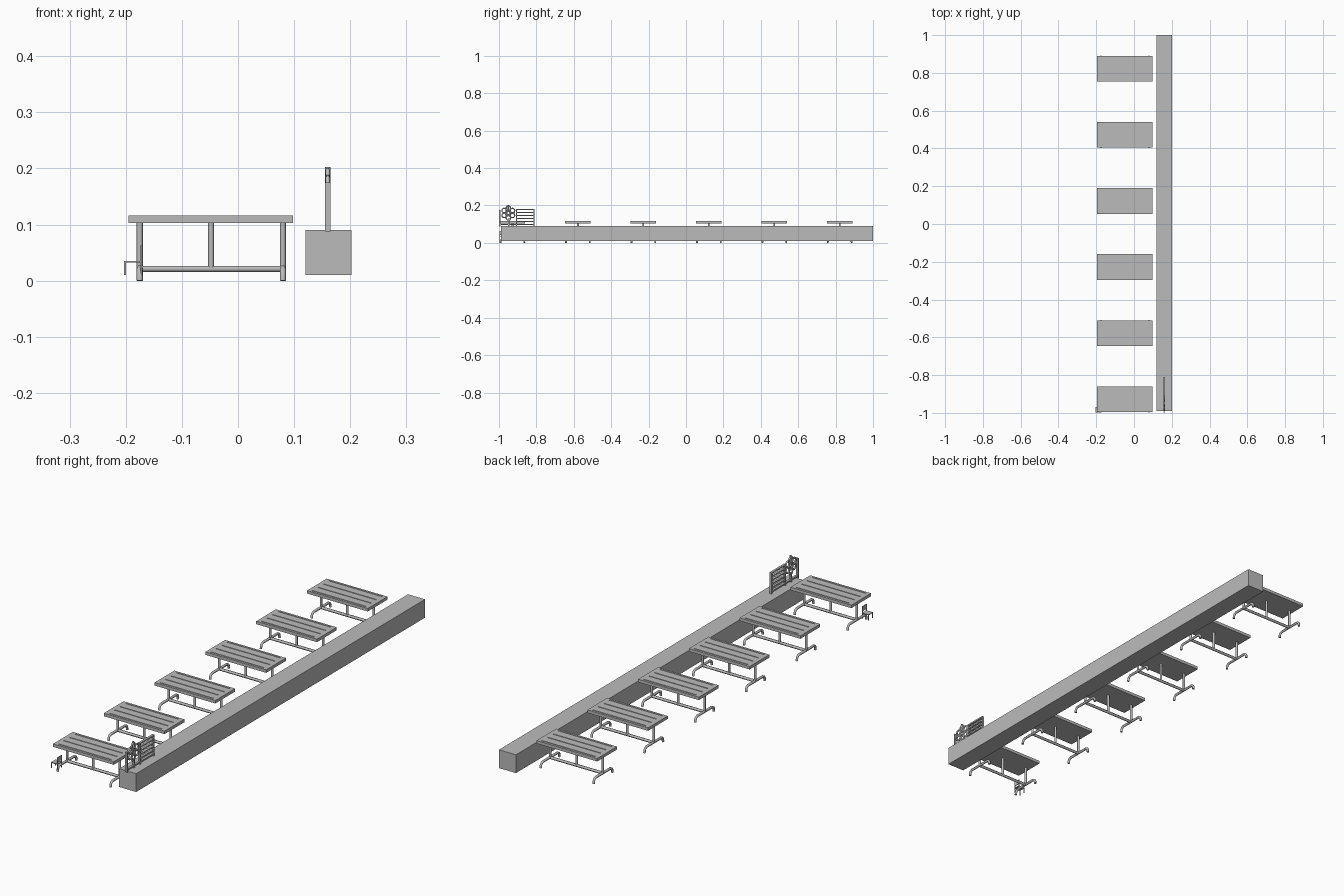
import bpy, bmesh, math
from mathutils import Matrix, Vector

cube = bpy.data.objects.get("Cube")
if cube:
    bpy.data.objects.remove(cube)

grey = bpy.data.materials.new("plain grey")
grey.use_nodes = True
grey.diffuse_color = (0.5, 0.5, 0.5, 1)
grey.node_tree.nodes["Principled BSDF"].inputs["Base Color"].default_value = (0.5, 0.5, 0.5, 1)


def add_object(name, mesh, location=(0, 0, 0)):
    obj = bpy.data.objects.new(name, mesh)
    obj.location = location
    bpy.context.collection.objects.link(obj)
    return obj


def finish(name, bm):
    mesh = bpy.data.meshes.new(name)
    bm.to_mesh(mesh)
    bm.free()
    mesh.materials.append(grey)
    return mesh


def box(bm, x0, x1, y0, y1, z0, z1):
    centre = Vector((x0 + x1, y0 + y1, z0 + z1)) / 2
    size = Matrix.Diagonal((x1 - x0, y1 - y0, z1 - z0, 1))
    bmesh.ops.create_cube(bm, size=1, matrix=Matrix.Translation(centre) @ size)


def tube(name, points, radius, closed=False):
    """Round tube swept along a list of points."""
    curve = bpy.data.curves.new(name, "CURVE")
    curve.dimensions = "3D"
    curve.bevel_depth = radius
    curve.bevel_resolution = 1
    curve.use_fill_caps = True
    spline = curve.splines.new("POLY")
    spline.points.add(len(points) - 1)
    for point, co in zip(spline.points, points):
        point.co = (*co, 1)
    spline.use_cyclic_u = closed
    helper = bpy.data.objects.new(name, curve)
    mesh = bpy.data.meshes.new_from_object(helper)
    bpy.data.objects.remove(helper)
    mesh.materials.clear()
    mesh.materials.append(grey)
    for poly in mesh.polygons:
        poly.use_smooth = len(poly.vertices) == 4
    return mesh


# Table top: grooved boards between two end strips
X0, X1, HALF = -0.195, 0.098, 0.068
bm = bmesh.new()
box(bm, X0, X1, -HALF, HALF, 0.103, 0.112)
box(bm, X0, X0 + 0.018, -HALF, HALF, 0.112, 0.116)
box(bm, X1 - 0.018, X1, -HALF, HALF, 0.112, 0.116)
gap = 0.002
grooves = [-HALF - gap, -0.057, -0.019, 0.019, 0.057, HALF + gap]
for a, b in zip(grooves, grooves[1:]):
    box(bm, X0 + 0.018, X1 - 0.018, a + gap, b - gap, 0.112, 0.116)
top_mesh = finish("table_top", bm)

# Table frame: posts, curved feet and a low stretcher
LEFT_LEG, RIGHT_LEG, MIDDLE = -0.175, 0.080, -0.048
half_foot = [(0.064, 0), (0.063, 0.011), (0.059, 0.018), (0.051, 0.022), (0.02, 0.022)]
foot_path = [(0, y, z) for y, z in half_foot] + [(0, -y, z) for y, z in reversed(half_foot)]
foot_mesh = tube("foot", foot_path, 0.0055)
post_mesh = tube("post", [(0, 0, 0.02), (0, 0, 0.105)], 0.0055)
stretcher_mesh = tube("stretcher", [(LEFT_LEG, 0, 0.021), (RIGHT_LEG, 0, 0.021)], 0.006)

for i in range(6):
    y = -0.928 + 0.35 * i
    add_object(f"table_top_{i}", top_mesh, (0, y, 0))
    add_object(f"stretcher_{i}", stretcher_mesh, (0, y, 0))
    for x in (LEFT_LEG, MIDDLE, RIGHT_LEG):
        add_object(f"table_post_{i}", post_mesh, (x, y, 0))
    for x in (LEFT_LEG, RIGHT_LEG):
        add_object(f"table_foot_{i}", foot_mesh, (x, y, 0))

# Long block beside the tables
bm = bmesh.new()
box(bm, 0.12, 0.202, -0.99, 1.0, 0.01, 0.09)
add_object("long_block", finish("long_block", bm))

# Small chair by the first table
bm = bmesh.new()
CX0, CX1, CY0, CY1 = -0.203, -0.171, -0.998, -0.968
box(bm, CX0, CX1, CY0, CY1, 0.032, 0.035)
box(bm, CX1 - 0.003, CX1, CY0, CY1, 0.043, 0.063)
for x in (CX0, CX1 - 0.003):
    for y in (CY0, CY1 - 0.003):
        box(bm, x, x + 0.003, y, y + 0.003, 0.01, 0.032 if x == CX0 else 0.063)
add_object("small_chair", finish("small_chair", bm))

# Slatted screen standing on the block
bm = bmesh.new()
SX0, SX1 = 0.155, 0.165
for i in range(6):
    z = 0.096 + 0.016 * i
    start = -0.99 if i == 0 else -0.91
    box(bm, SX0, SX1, start, -0.81, z, z + 0.006)
for y in (-0.91, -0.816):
    box(bm, SX0, SX1, y, y + 0.006, 0.09, 0.182)
box(bm, SX0, SX1, -0.953, -0.945, 0.09, 0.13)
add_object("slatted_screen", finish("slatted_screen", bm))

# Flower ornament made of rings around a hub
SX, FY, FZ = 0.16, -0.95, 0.16


def ring(cy, cz, radius, sides):
    return [(SX, cy + radius * math.cos(2 * math.pi * k / sides),
             cz + radius * math.sin(2 * math.pi * k / sides)) for k in range(sides)]


add_object("flower_hub", tube("flower_hub", ring(FY, FZ, 0.009, 12), 0.004, True))
for i in range(6):
    a = math.radians(30 + 60 * i)
    petal = ring(FY + 0.026 * math.cos(a), FZ + 0.026 * math.sin(a), 0.012, 12)
    add_object(f"flower_petal_{i}", tube("flower_petal", petal, 0.004, True))
add_object("flower_tip", tube("flower_tip", [(SX, FY, FZ + 0.012), (SX, FY, 0.203)], 0.005))
bm = bmesh.new()
box(bm, SX0, SX1, -0.999, -0.992, 0.088, 0.175)
add_object("screen_end_post", finish("screen_end_post", bm))
